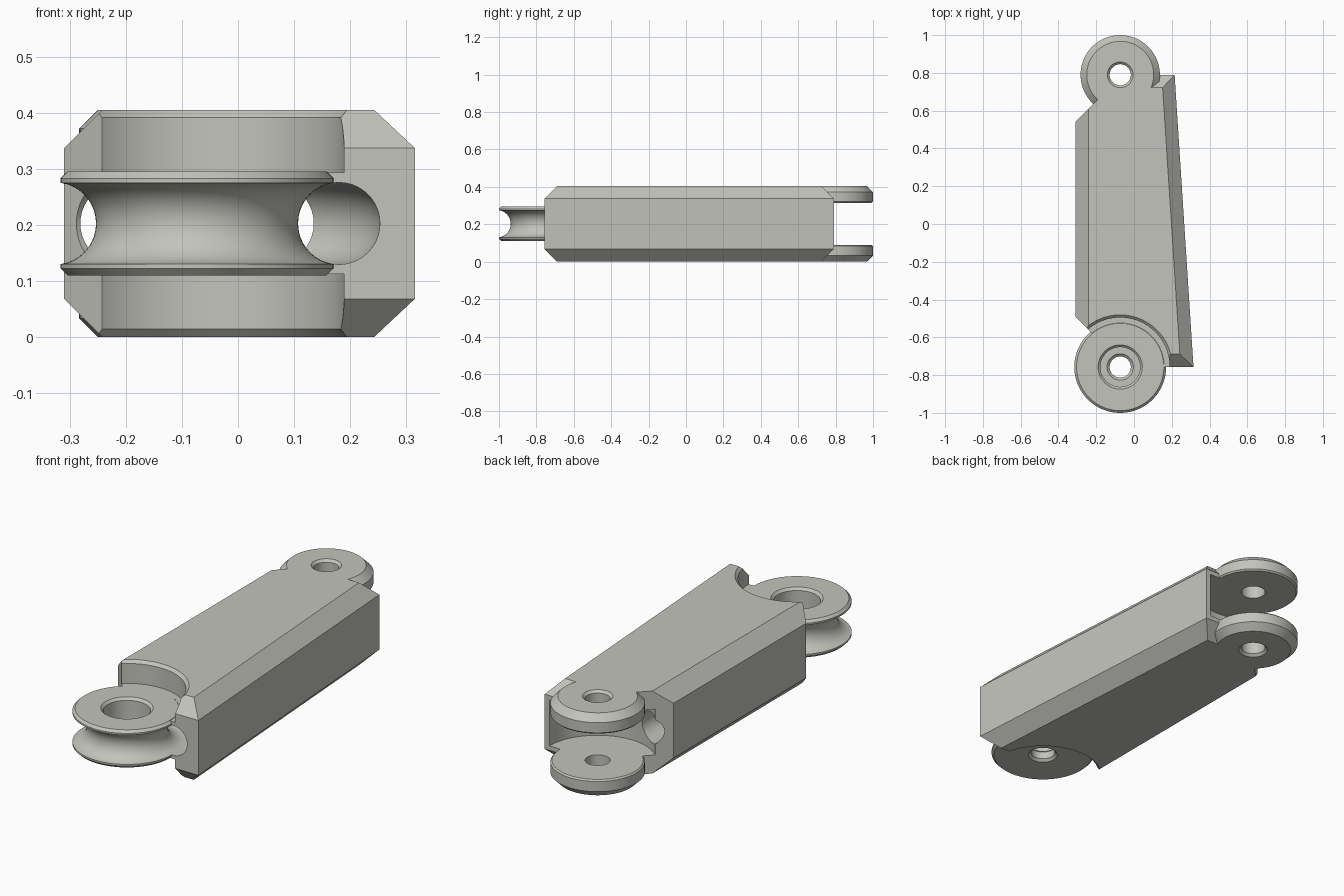
import bpy, bmesh, math
from mathutils import Vector

if "Cube" in bpy.data.objects:
    bpy.data.objects.remove(bpy.data.objects["Cube"])

H = 0.405                      # total height
MID = H / 2
FRONT = (-0.073, -0.757)       # pulley pivot
BACK = (-0.073, 0.79)          # lug pivot


def to_object(bm, name):
    bmesh.ops.recalc_face_normals(bm, faces=bm.faces[:])
    me = bpy.data.meshes.new(name)
    bm.to_mesh(me)
    bm.free()
    ob = bpy.data.objects.new(name, me)
    bpy.context.collection.objects.link(ob)
    return ob


def lathe(name, profile, centre, closed=False, flip=False, steps=96):
    """Solid of revolution about a vertical axis; flip mirrors it about mid height."""
    bm = bmesh.new()
    pts = [(r, H - z if flip else z) for r, z in profile]
    vs = [bm.verts.new((centre[0] + r, centre[1], z)) for r, z in pts]
    es = [bm.edges.new(p) for p in zip(vs, vs[1:])]
    if closed:
        es.append(bm.edges.new((vs[-1], vs[0])))
    bmesh.ops.spin(bm, geom=vs + es, cent=(*centre, 0), axis=(0, 0, 1),
                   angle=math.tau, steps=steps, use_merge=False)
    bmesh.ops.remove_doubles(bm, verts=bm.verts[:], dist=1e-4)
    return to_object(bm, name)


def boolean(target, other, op='DIFFERENCE'):
    mod = target.modifiers.new("cut", 'BOOLEAN')
    mod.operation, mod.solver, mod.object = op, 'EXACT', other
    bpy.context.view_layer.objects.active = target
    bpy.ops.object.modifier_apply(modifier=mod.name)
    bpy.data.objects.remove(other, do_unlink=True)


# Tapered bar with chamfered top and bottom
def outline(inset):
    y0, y1 = -0.757 + inset, 0.79 - inset
    def right(y):
        return 0.315 - 0.1 * (y + 0.757) / 1.547 - inset
    return [(-0.31 + inset, y0), (right(y0), y0), (right(y1), y1), (-0.31 + inset, y1)]


bm = bmesh.new()
c = 0.068
rings = [[bm.verts.new((x, y, z)) for x, y in outline(i)]
         for i, z in ((c, 0), (0, c), (0, H - c), (c, H))]
for a, b in zip(rings, rings[1:]):
    for i in range(4):
        j = (i + 1) % 4
        bm.faces.new((a[i], a[j], b[j], b[i]))
bm.faces.new(rings[0])
bm.faces.new(rings[-1])

# Diagonal corner cuts on the left
for y, s in ((-0.49, -1), (0.54, 1)):
    cut = bmesh.ops.bisect_plane(bm, geom=bm.verts[:] + bm.edges[:] + bm.faces[:],
                                 plane_co=(-0.31, y, 0), plane_no=Vector((-1, s, 0)),
                                 clear_outer=True)
    edges = [e for e in cut['geom_cut'] if isinstance(e, bmesh.types.BMEdge)]
    bmesh.ops.edgeloop_fill(bm, edges=edges)
link = to_object(bm, "link_body")

# Front recesses above and below the pulley
recess = [(0, 0.293), (0.262, 0.293), (0.262, 0.391), (0.282, 0.411), (0, 0.411)]
for flip in (False, True):
    boolean(link, lathe("recess_cutter", recess, FRONT, flip=flip))

# Slot between the rear lugs
boolean(link, lathe("slot_cutter", [(0, 0.09), (0.262, 0.09), (0.262, 0.315), (0, 0.315)], BACK))

# Pulley blank, then its rope groove
blank = [(0, 0.11), (0.231, 0.11), (0.243, 0.122), (0.243, 0.283), (0.231, 0.295), (0, 0.295)]
boolean(link, lathe("pulley", blank, FRONT), 'UNION')
R, r, n = 0.253, 0.073, 40
ring = [(R + r * math.cos(math.tau * k / n), MID + r * math.sin(math.tau * k / n))
        for k in range(n)]
boolean(link, lathe("groove_cutter", ring, FRONT, closed=True))

# Rope tunnels running from the groove to the rear slot
for x in (FRONT[0] - 0.135, FRONT[0] + 0.135):
    bm = bmesh.new()
    bmesh.ops.create_cone(bm, cap_ends=True, segments=40, radius1=r, radius2=r, depth=1.27)
    for v in bm.verts:
        v.co = (x + v.co.x, 0.085 + v.co.z, MID + v.co.y)
    boolean(link, to_object(bm, "tunnel_cutter"))

# Rear lugs, chamfered on the outside
lug = [(0, 0.315), (0.203, 0.315), (0.21, 0.322), (0.21, 0.372), (0.177, H), (0, H)]
for flip in (False, True):
    boolean(link, lathe("lug", lug, BACK, flip=flip), 'UNION')

# Lug pin holes with a chamfered mouth
hole = [(0, 0.25), (0.056, 0.25), (0.056, 0.393), (0.074, 0.411), (0, 0.411)]
for flip in (False, True):
    boolean(link, lathe("pin_cutter", hole, BACK, flip=flip, steps=48))

# Stepped bore through the pulley
bore = [(0, 0.1), (0.078, 0.1), (0.056, 0.122), (0.056, 0.158), (0.07, 0.172),
        (0.105, 0.172), (0.105, 0.283), (0.122, 0.3), (0, 0.3)]
boolean(link, lathe("bore_cutter", bore, FRONT, steps=64))

# Finish: single grey, smooth curves with sharp edges
grey = bpy.data.materials.new("light_grey")
grey.diffuse_color = (0.55, 0.55, 0.51, 1)
grey.use_nodes = True
grey.node_tree.nodes["Principled BSDF"].inputs["Base Color"].default_value = grey.diffuse_color
link.data.materials.clear()
link.data.materials.append(grey)
for p in link.data.polygons:
    p.material_index = 0
bpy.ops.object.select_all(action='DESELECT')
link.select_set(True)
bpy.context.view_layer.objects.active = link
bpy.ops.object.shade_smooth_by_angle(angle=math.radians(30))
